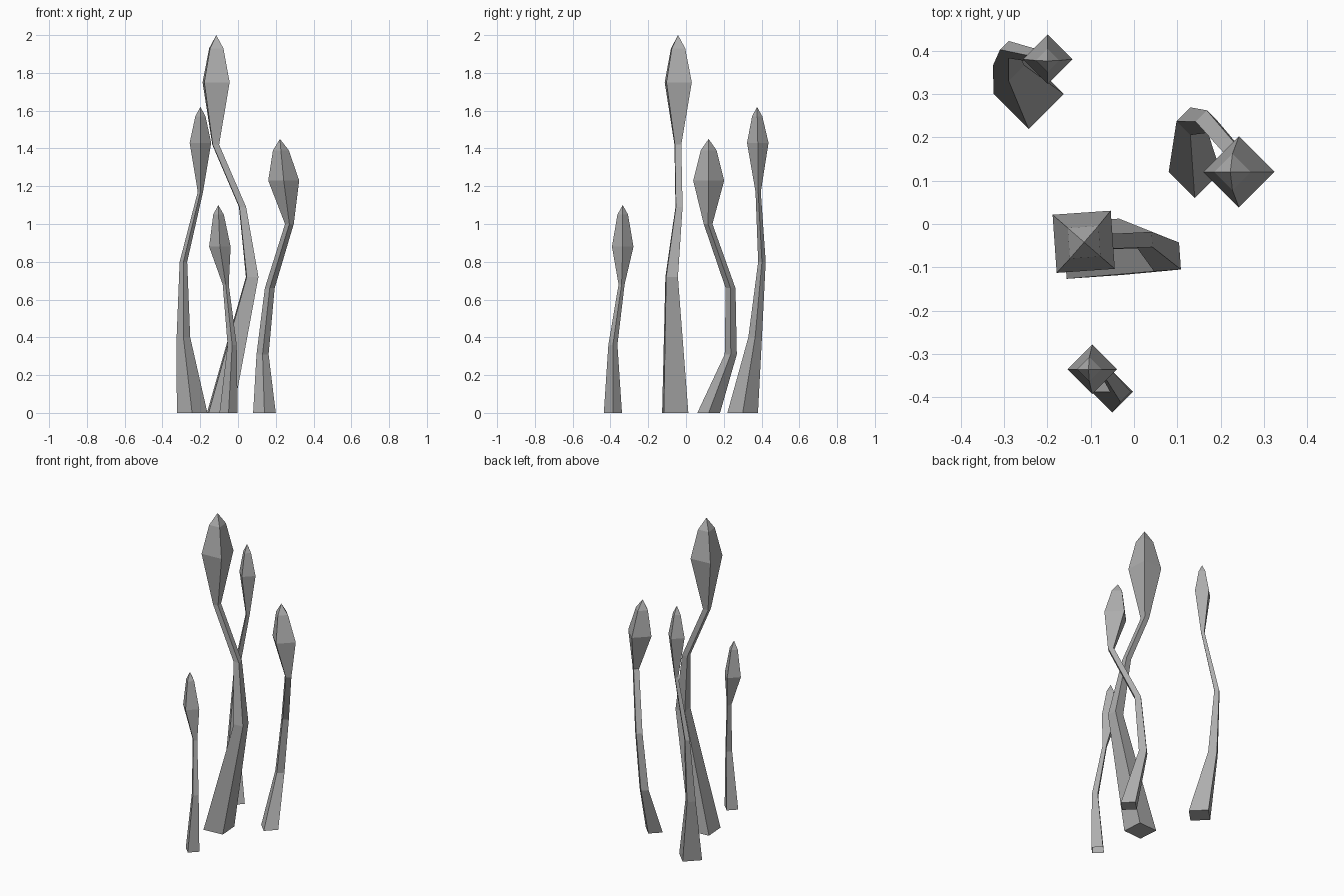
import bpy, bmesh
from math import cos, sin, radians

# Dark grey for all stalks
grey = bpy.data.materials.new("dark_grey")
grey.diffuse_color = (0.42, 0.42, 0.42, 1)


def stalk(name, rings, tip, turn=0, closed=True):
    """Four-sided tube through (x, y, z, radius) rings, pointed on top."""
    bm = bmesh.new()
    loops = []
    for x, y, z, r in rings:
        loops.append([bm.verts.new((x + r * cos(radians(turn + 90 * i)),
                                    y + r * sin(radians(turn + 90 * i)), z)) for i in range(4)])
    apex = bm.verts.new(tip)
    if closed:
        bm.faces.new(loops[0][::-1])
    for a, b in zip(loops, loops[1:]):
        for i in range(4):
            j = (i + 1) % 4
            bm.faces.new((a[i], a[j], b[j], b[i]))
    for i in range(4):
        bm.faces.new((loops[-1][i], loops[-1][(i + 1) % 4], apex))
    mesh = bpy.data.meshes.new(name)
    bm.to_mesh(mesh)
    bm.free()
    mesh.materials.append(grey)
    obj = bpy.data.objects.new(name, mesh)
    bpy.context.collection.objects.link(obj)


# Tallest stalk in the middle, its square section turned
stalk("tall_stalk", [
    (-0.095, -0.057, 0, 0.092), (0.075, -0.076, 0.72, 0.044), (0.024, -0.037, 1.09, 0.025),
    (-0.118, -0.043, 1.42, 0.024), (-0.116, -0.041, 1.75, 0.095), (-0.115, -0.042, 1.93, 0.05),
], (-0.115, -0.042, 2.0), turn=49)

# Stalk on the right with the leaning head
stalk("right_stalk", [
    (0.14, 0.12, 0, 0.06), (0.13, 0.237, 0.31, 0.032), (0.168, 0.236, 0.66, 0.026),
    (0.272, 0.117, 1.0, 0.023), (0.242, 0.12, 1.23, 0.082), (0.227, 0.12, 1.39, 0.042),
], (0.222, 0.12, 1.45))

# Stalk at the back left
stalk("back_stalk", [
    (-0.243, 0.3, 0, 0.081), (-0.289, 0.366, 0.4, 0.036), (-0.289, 0.402, 0.8, 0.02),
    (-0.199, 0.382, 1.17, 0.014), (-0.199, 0.38, 1.43, 0.057), (-0.199, 0.377, 1.57, 0.027),
], (-0.199, 0.376, 1.62))

# Shortest stalk at the front, open below
stalk("front_stalk", [
    (-0.05, -0.387, 0, 0.048), (-0.031, -0.387, 0.36, 0.024), (-0.065, -0.341, 0.68, 0.016),
    (-0.096, -0.335, 0.88, 0.057), (-0.103, -0.335, 1.05, 0.028),
], (-0.105, -0.335, 1.1), closed=False)
